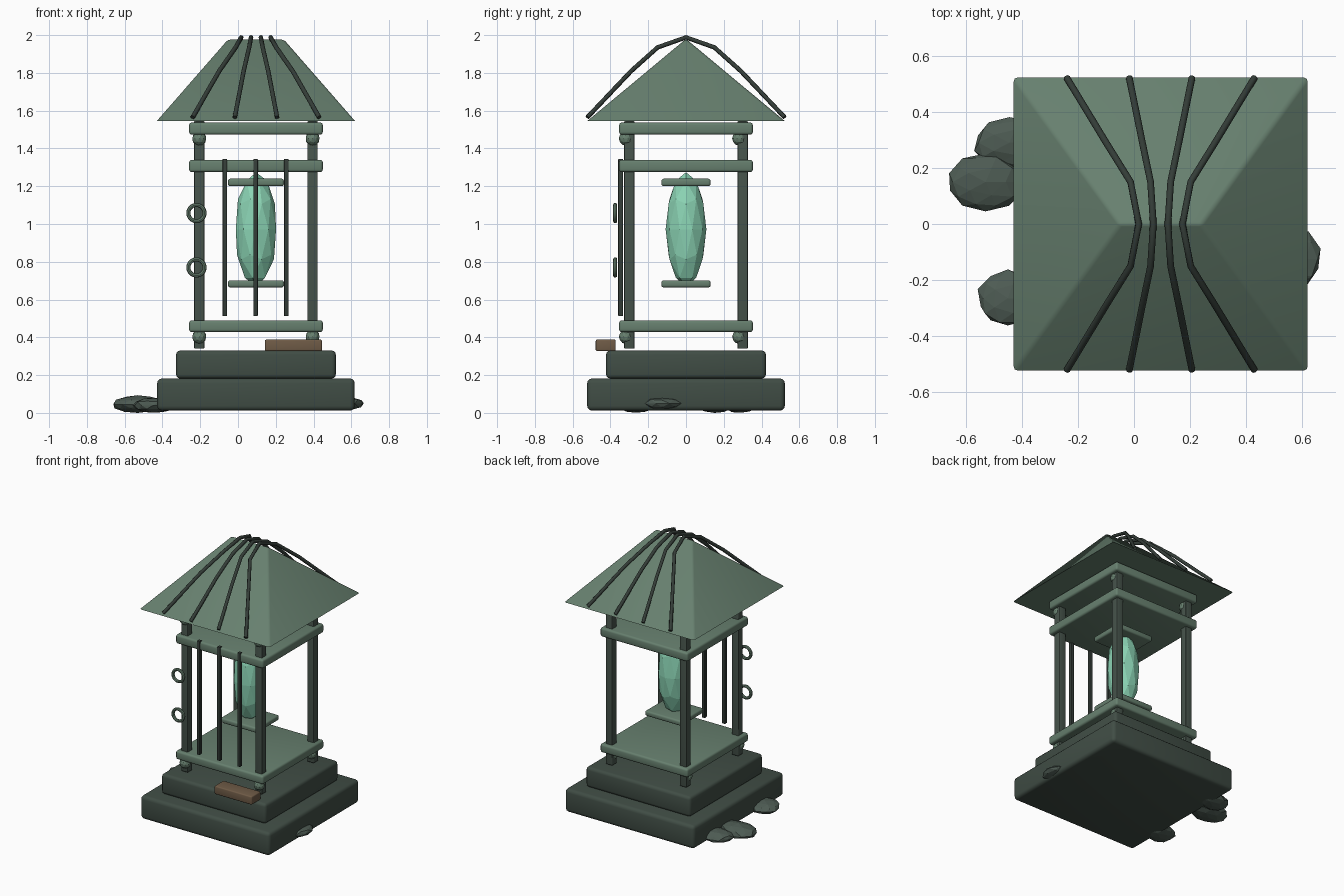
import bpy, bmesh, math, random
from mathutils import Vector

if "Cube" in bpy.data.objects:
    bpy.data.objects.remove(bpy.data.objects["Cube"])

random.seed(4)
CX = 0.095  # lantern axis in x


def material(name, rgb):
    m = bpy.data.materials.new(name)
    m.diffuse_color = (*rgb, 1)
    m.use_nodes = True
    m.node_tree.nodes["Principled BSDF"].inputs["Base Color"].default_value = m.diffuse_color
    return m


GREEN = material("weathered green", (0.135, 0.215, 0.158))
STONE = material("dark stone", (0.052, 0.075, 0.060))
POST = material("dark post green", (0.062, 0.088, 0.071))
IRON = material("black iron", (0.034, 0.046, 0.039))
ROCK = material("rock grey green", (0.075, 0.105, 0.087))
CRYSTAL = material("mint crystal", (0.26, 0.66, 0.46))
WOOD = material("brown wood", (0.16, 0.105, 0.062))


def finish(name, bm, mat, smooth=False):
    bmesh.ops.recalc_face_normals(bm, faces=bm.faces)
    me = bpy.data.meshes.new(name)
    bm.to_mesh(me)
    bm.free()
    ob = bpy.data.objects.new(name, me)
    bpy.context.collection.objects.link(ob)
    me.materials.append(mat)
    if smooth:
        bpy.ops.object.select_all(action='DESELECT')
        ob.select_set(True)
        bpy.context.view_layer.objects.active = ob
        bpy.ops.object.shade_smooth_by_angle(angle=math.radians(40))
    return ob


def box(name, lo, hi, mat, bevel=0.0):
    lo, hi = Vector(lo), Vector(hi)
    bm = bmesh.new()
    bmesh.ops.create_cube(bm, size=1)
    for v in bm.verts:
        v.co = (lo + hi) / 2 + v.co * (hi - lo)
    if bevel:
        bmesh.ops.bevel(bm, geom=bm.edges[:], offset=bevel, segments=3,
                        profile=0.5, affect='EDGES')
    return finish(name, bm, mat, bevel > 0)


def slab(name, hx, hy, z0, z1, mat, bevel):
    return box(name, (CX - hx, -hy, z0), (CX + hx, hy, z1), mat, bevel)


def pebble(name, centre, size, mat, subdivisions=2, jitter=0.0):
    bm = bmesh.new()
    bmesh.ops.create_icosphere(bm, subdivisions=subdivisions, radius=1)
    for v in bm.verts:
        s = 1 + random.uniform(-jitter, jitter)
        v.co = Vector([c + a * r * s for c, a, r in zip(centre, v.co, size)])
        v.co.z = max(v.co.z, 0)
    return finish(name, bm, mat)


# Stepped stone base
slab("lower_base", 0.523, 0.523, 0.012, 0.182, STONE, 0.025)
slab("upper_base", 0.423, 0.423, 0.182, 0.33, STONE, 0.022)

# Floor, ceiling and top plates
for name, z0, z1 in (("floor_plate", 0.428, 0.49),
                     ("ceiling_plate", 1.275, 1.34),
                     ("top_plate", 1.473, 1.537)):
    slab(name, 0.354, 0.354, z0, z1, GREEN, 0.014)

# Corner posts with small knobs at both ends
for sx in (-1, 1):
    for sy in (-1, 1):
        x, y = CX + sx * 0.3, sy * 0.3
        box("corner_post", (x - 0.027, y - 0.027, 0.34),
            (x + 0.027, y + 0.027, 1.545), POST, 0.005)
        for z in (0.403, 1.452):
            pebble("post_knob", (x, y - 0.018, z), (0.038, 0.038, 0.038), GREEN)

# Front bars
for dx in (-0.163, 0, 0.163):
    x = CX + dx - 0.002
    box("front_bar", (x - 0.012, -0.359, 0.512), (x + 0.012, -0.333, 1.345), IRON, 0.004)

# Rings beside the front left post
for z in (0.77, 1.058):
    bm = bmesh.new()
    n, k = 20, 8
    grid = []
    for i in range(n):
        a = math.tau * i / n
        row = []
        for j in range(k):
            b = math.tau * j / k
            r = 0.043 + 0.011 * math.cos(b)
            row.append(bm.verts.new((-0.22 + r * math.cos(a),
                                     -0.375 + 0.011 * math.sin(b),
                                     z + r * math.sin(a))))
        grid.append(row)
    for i in range(n):
        for j in range(k):
            a, b = grid[i], grid[(i + 1) % n]
            bm.faces.new((a[j], b[j], b[(j + 1) % k], a[(j + 1) % k]))
    finish("side_ring", bm, GREEN, True)

# Crystal between two holder plates
pebble("crystal", (CX, 0, 0.972), (0.112, 0.108, 0.302), CRYSTAL)
slab("crystal_lower_holder", 0.148, 0.13, 0.664, 0.702, GREEN, 0.012)
slab("crystal_upper_holder", 0.148, 0.13, 1.2, 1.24, GREEN, 0.012)

# Hipped roof with a short ridge and softened hips
bm = bmesh.new()
base = [bm.verts.new((CX + sx * 0.525, sy * 0.523, 1.545))
        for sx, sy in ((-1, -1), (1, -1), (1, 1), (-1, 1))]
left, right = [bm.verts.new((CX + s * 0.145, 0, 1.98)) for s in (-1, 1)]
bm.faces.new(base)
bm.faces.new((base[0], base[1], right, left))
bm.faces.new((base[1], base[2], right))
bm.faces.new((base[2], base[3], left, right))
bm.faces.new((base[3], base[0], left))
hips = [e for e in bm.edges if left in e.verts or right in e.verts]
bmesh.ops.bevel(bm, geom=hips, offset=0.012, segments=2, profile=0.5, affect='EDGES')
finish("roof", bm, GREEN, True)

# Arched ribs over the roof
half = ((0.522, 1.565, 1.0), (0.29, 1.81, 0.58), (0.15, 1.935, 0.32))
for foot, crest in ((-0.335, -0.078), (-0.112, -0.026), (0.112, 0.026), (0.335, 0.078)):
    path = [(CX + foot * f, -y, z) for y, z, f in half]
    path.append((CX + crest, 0, 1.988))
    path += [(x, -y, z) for x, y, z in reversed(path[:3])]
    cu = bpy.data.curves.new("roof_rib", 'CURVE')
    cu.dimensions = '3D'
    cu.bevel_depth = 0.012
    cu.bevel_resolution = 2
    cu.use_fill_caps = True
    sp = cu.splines.new('POLY')
    sp.points.add(len(path) - 1)
    for p, co in zip(sp.points, path):
        p.co = (*co, 1)
    cu.materials.append(IRON)
    rib = bpy.data.objects.new("roof_rib", cu)
    bpy.context.collection.objects.link(rib)
    bpy.ops.object.select_all(action='DESELECT')
    rib.select_set(True)
    bpy.context.view_layer.objects.active = rib
    bpy.ops.object.convert(target='MESH')

# Loose wooden block on the step
box("wood_block", (0.142, -0.478, 0.327), (0.445, -0.372, 0.388), WOOD, 0.008)

# Flat rocks around the foot
for c, s in (((-0.53, 0.15, 0.045), (0.135, 0.1, 0.046)),
             ((-0.445, 0.29, 0.04), (0.125, 0.09, 0.04)),
             ((-0.45, -0.265, 0.04), (0.108, 0.1, 0.04)),
             ((0.555, -0.125, 0.05), (0.11, 0.115, 0.037))):
    pebble("foot_rock", c, s, ROCK, 2, 0.06)
